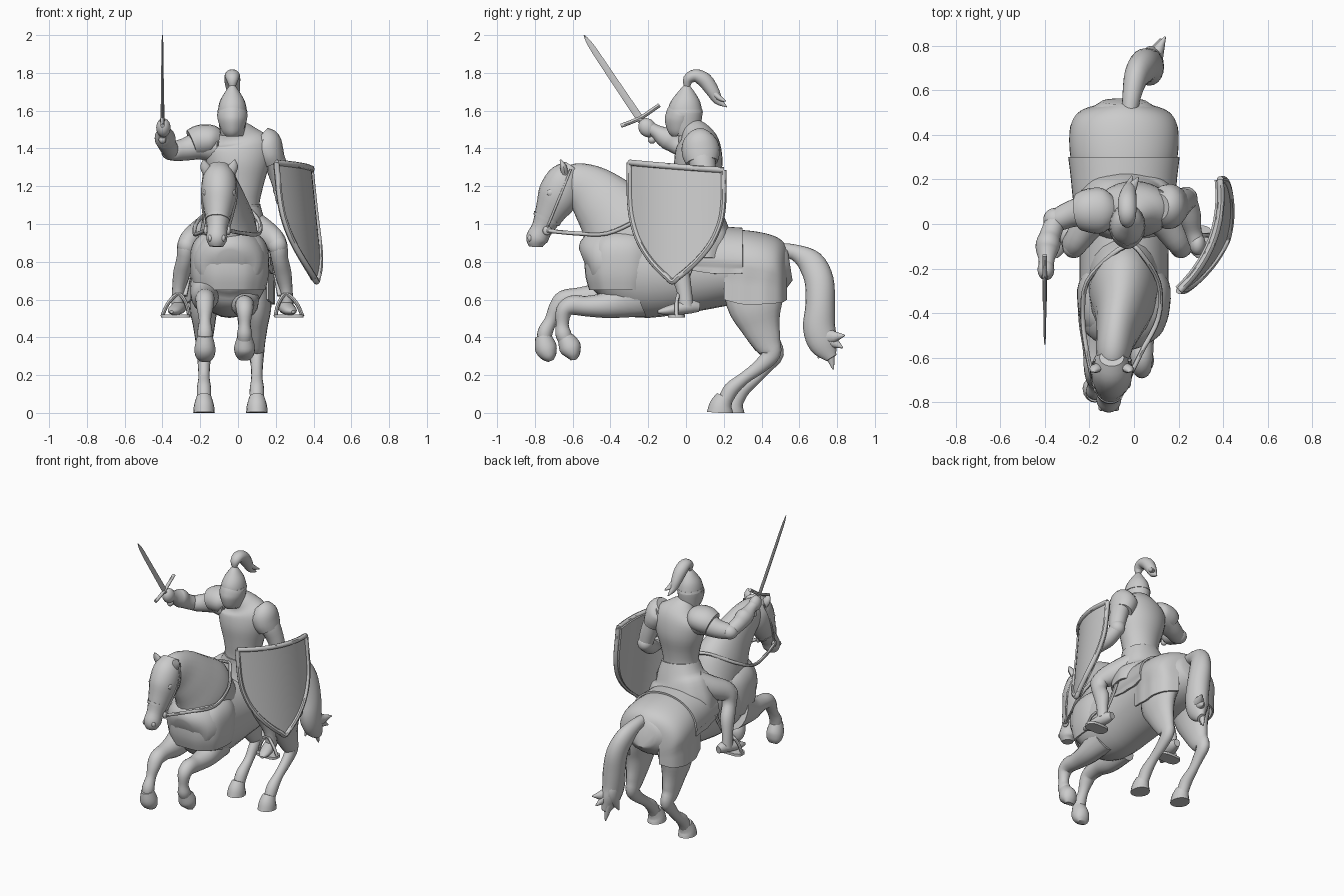
import bpy, bmesh, math
from mathutils import Vector as V


def finish(name, bm):
    bmesh.ops.recalc_face_normals(bm, faces=bm.faces)
    me = bpy.data.meshes.new(name)
    bm.to_mesh(me)
    bm.free()
    ob = bpy.data.objects.new(name, me)
    bpy.context.collection.objects.link(ob)
    return ob


def spline(secs, sub):
    # Catmull-Rom interpolation of section tuples
    out, last = [], len(secs) - 1
    for i in range(last):
        p = [secs[max(0, min(last, i + k))] for k in (-1, 0, 1, 2)]
        for j in range(sub):
            t = j / sub
            out.append([0.5 * (2*b + (c-a)*t + (2*a-5*b+4*c-d)*t*t + (3*b-a-3*c+d)*t**3)
                        for a, b, c, d in zip(*p)])
    return out + [list(secs[-1])]


def sheet(name, rows, thick):
    # grid of points turned into a thin plate
    bm = bmesh.new()
    g = [[bm.verts.new(p) for p in r] for r in rows]
    for a, b in zip(g, g[1:]):
        for i in range(len(a) - 1):
            bm.faces.new((a[i], a[i+1], b[i+1], b[i]))
    bmesh.ops.recalc_face_normals(bm, faces=bm.faces)
    bmesh.ops.solidify(bm, geom=bm.faces[:], thickness=thick)
    return finish(name, bm)


def loft(name, secs, ref=(1, 0, 0), n=20, sub=4, sq=1.0, thick=0, ripple=0):
    # skin elliptical sections (x, y, z, half width along ref, half depth)
    pts = spline(secs, sub)
    bm, rings, m = bmesh.new(), [], len(pts)
    for i, p in enumerate(pts):
        t = (V(pts[min(i+1, m-1)][:3]) - V(pts[max(i-1, 0)][:3])).normalized()
        s = V(ref) - t * t.dot(V(ref))
        s.normalize()
        u, ring = t.cross(s), []
        for k in range(n):
            a = math.tau * k / n
            c, d = math.cos(a), math.sin(a)
            r = 1 + ripple * math.sin(a * 9) * (1 - i / (m - 1))
            c, d = (math.copysign(abs(e) ** sq, e) * r for e in (c, d))
            v = V(p[:3]) + s * c * max(p[3], .002) + u * d * max(p[4], .002)
            v.z = max(v.z, 0)
            ring.append(bm.verts.new(v))
        rings.append(ring)
    for r0, r1 in zip(rings, rings[1:]):
        for k in range(n):
            bm.faces.new((r0[k], r0[(k+1) % n], r1[(k+1) % n], r1[k]))
    bm.faces.new(rings[-1])
    if thick:
        bmesh.ops.recalc_face_normals(bm, faces=bm.faces)
        bmesh.ops.solidify(bm, geom=bm.faces[:], thickness=thick)
    else:
        bm.faces.new(rings[0])
    return finish(name, bm)


def cord(name, pts, r, ref=(0, 0, 1)):
    return loft(name, [(*p, r, r) for p in pts], ref, n=8)


def ball(name, loc, scale, rot=(0, 0, 0)):
    bm = bmesh.new()
    bmesh.ops.create_uvsphere(bm, u_segments=20, v_segments=12, radius=1)
    ob = finish(name, bm)
    ob.location, ob.scale, ob.rotation_euler = loc, scale, rot


def drape(name, secs, n=24):
    # cloth hung over the horse: sections (y, top z, half width, hem z)
    rows = []
    for y, top, w, hem in spline(secs, 4):
        arch = [(w * math.cos(math.pi*k/n), top - .2 + .2 * math.sin(math.pi*k/n) ** .9) for k in range(n+1)]
        hang = [hem + (top - .2 - hem) * q / 4 for q in range(4)]
        prof = [(w * .97, z) for z in hang] + arch + [(-w * .97, z) for z in hang[::-1]]
        rows.append([(HX + x * (1 + .012 * math.sin(y * 50) * (z < .75)), y, z) for x, z in prof])
    sheet(name, rows, .012)


# Horse trunk, neck and head
HX = -.045
loft("horse_body", [(HX, y, z, a, b) for y, z, a, b in (
    (-.54, .80, .07, .07), (-.5, .81, .16, .15), (-.4, .80, .2, .2), (-.25, .755, .2, .25),
    (0, .755, .2, .225), (.2, .765, .215, .2), (.36, .77, .23, .185),
    (.48, .78, .19, .15), (.55, .79, .1, .09))], n=28)
loft("horse_neck", [(-.045, -.22, .84, .16, .2), (-.05, -.32, .97, .15, .235), (-.06, -.41, 1.08, .115, .185),
                    (-.08, -.5, 1.17, .09, .145), (-.095, -.59, 1.225, .075, .105), (-.1, -.65, 1.24, .05, .06)])
loft("horse_head", [(-.1, -.6, 1.305, .055, .045), (-.1, -.64, 1.24, .088, .095), (-.1, -.675, 1.15, .092, .11),
                    (-.105, -.72, 1.06, .072, .082), (-.11, -.76, .98, .054, .058),
                    (-.113, -.79, .92, .055, .058), (-.115, -.795, .88, .036, .036)])
for s in (-1, 1):
    x = -.1 + s * .055
    loft("horse_ear", [(x, -.64, 1.26, .025, .02), (x + s*.02, -.65, 1.305, .026, .018),
                       (x + s*.028, -.665, 1.34, .004, .004)], n=10)
    ball("horse_eye", (-.1 + s*.073, -.715, 1.165), (.014, .022, .02))
    ball("nostril", (-.113 + s*.034, -.825, .925), (.013, .014, .018))
    # Bridle cheek strap and reins
    cord("bridle_strap", [(-.1 + s*.078, -.61, 1.29), (-.1 + s*.091, -.67, 1.14),
                          (-.11 + s*.062, -.735, .98)], .006, (0, 1, 0))
    ball("bit_ring", (-.11 + s*.06, -.735, .965), (.012, .024, .024))
    cord("rein", [(-.11 + s*.065, -.735, .965), (-.09 + s*.12, -.58, .95), (-.06 + s*.17, -.42, .95),
                  (-.05 + s*.16, -.26, 1.02), (-.03 + s*.06, -.13, 1.1), (-.01, -.09, 1.1)], .011)
loft("noseband", [(-.107, -.733, 1.035, .068, .078), (-.108, -.74, 1.02, .065, .075)], sub=1)

# Raised front legs
for x, leg, hoof in (
        (-.175, ((-.32, .66, .08, .13), (-.45, .615, .072, .085), (-.56, .61, .055, .055), (-.645, .60, .05, .05),
                 (-.685, .555, .044, .042), (-.715, .49, .032, .034), (-.745, .43, .04, .04), (-.75, .385, .038, .038)),
         ((-.757, .41, .04, .042), (-.742, .345, .055, .058), (-.725, .30, .05, .042), (-.715, .275, .03, .015))),
        (.035, ((-.26, .63, .08, .13), (-.4, .575, .072, .075), (-.52, .565, .055, .055), (-.6, .57, .05, .052),
                (-.645, .54, .044, .044), (-.655, .47, .032, .034), (-.65, .42, .04, .042), (-.635, .38, .038, .038)),
         ((-.64, .40, .04, .042), (-.615, .35, .055, .058), (-.6, .31, .05, .042), (-.595, .28, .03, .015)))):
    loft("front_leg", [(x, *p) for p in leg], n=16)
    loft("front_hoof", [(x, *p) for p in hoof], n=16)

# Planted hind legs
for x, d in ((.1, 0), (-.18, .06)):
    loft("hind_leg", [(x - (.03 if x > 0 else -.03), .36, .74, .09, .17), (x, .365, .58, .078, .15),
                      (x, .395, .46, .058, .105), (x, .43, .37, .044, .075), (x, .45 + d*.3, .31, .038, .05),
                      (x, .39 + d*.5, .245, .032, .038), (x, .31 + d, .185, .03, .032),
                      (x, .24 + d, .125, .038, .04), (x, .205 + d, .06, .036, .038)], n=16)
    loft("hind_hoof", [(x, .205 + d, .085, .04, .045), (x, .185 + d, .04, .053, .06),
                       (x, .18 + d, 0, .057, .07)], n=16)

# Tail with loose strands at its end
loft("tail", [(-.02, .49, .86, .035, .04), (-.01, .575, .85, .042, .042), (.01, .66, .795, .055, .07),
              (.04, .705, .7, .065, .077), (.06, .71, .57, .07, .078), (.07, .705, .45, .065, .085),
              (.08, .73, .36, .05, .075), (.09, .77, .29, .02, .03)])
for x, y, z in ((.14, .84, .41), (.12, .83, .345), (.08, .78, .23), (.03, .70, .29)):
    loft("tail_strand", [(.06, .7, .52, .05, .06), (.05 + x*.25, .735, .41, .045, .055), (x, y, z, .004, .004)], n=12)

# Cloth over the chest, the rump and the saddle
loft("chest_cloth", [(HX, -.335, .65, .19, .18), (HX, -.335, .74, .208, .202), (HX, -.335, .86, .205, .198),
                     (HX, -.335, .93, .17, .16), (HX, -.335, .97, .1, .09)], n=40, thick=.012, ripple=.015, sq=.85)
drape("rump_cloth", [(.2, .97, .215, .6), (.3, .968, .24, .575), (.4, .955, .245, .575), (.47, .935, .23, .58),
                     (.51, .91, .19, .585), (.535, .88, .12, .6)])
drape("saddle_blanket", [(.0, .985, .215, .76), (.12, .99, .23, .74), (.22, .985, .24, .735), (.3, .98, .25, .74)])
loft("rider_skirt", [(-.03, .08, .82, .235, .17), (-.03, .08, .9, .225, .165), (-.025, .075, .97, .195, .15),
                     (-.01, .07, 1.03, .155, .13), (0, .06, 1.11, .12, .11)],
     n=40, thick=.012, ripple=.02, sq=.9)

# Rider torso and neck
loft("rider_torso", [(-.015, .06, .95, .15, .13), (-.005, .06, 1.09, .118, .105), (0, .06, 1.2, .133, .112),
                     (0, .065, 1.32, .168, .128), (0, .065, 1.42, .175, .115), (-.01, .05, 1.475, .11, .085),
                     (-.025, .02, 1.52, .055, .055)], n=28)
loft("belt", [(-.005, .06, 1.08, .124, .112), (-.005, .06, 1.105, .124, .112)], n=28, sub=1)

# Rider legs, feet and stirrups
for s in (-1, 1):
    c = lambda d: -.03 + s * d
    loft("rider_leg", [(c(.1), .08, 1.0, .075, .075), (c(.175), 0, .945, .07, .075), (c(.235), -.085, .895, .055, .065),
                       (c(.25), -.08, .82, .045, .052), (c(.268), -.035, .74, .045, .052),
                       (c(.285), -.01, .65, .034, .04), (c(.29), 0, .56, .034, .04)], n=16)
    ball("knee_guard", (c(.24), -.105, .885), (.05, .048, .055))
    loft("rider_foot", [(c(.27), .07, .56, .022, .025), (c(.278), .02, .562, .037, .037),
                        (c(.295), -.05, .55, .04, .032), (c(.31), -.11, .54, .033, .022),
                        (c(.322), -.15, .535, .01, .008)], n=14)
    loft("stirrup_plate", [(c(.3), -.05, .505, .078, .045), (c(.3), -.05, .522, .078, .045)], sub=1, sq=.6)
    cord("stirrup_loop", [(c(.228), -.05, .51), (c(.245), -.05, .58), (c(.285), -.04, .63),
                          (c(.34), -.05, .58), (c(.372), -.05, .51)], .01, (0, 1, 0))
    cord("stirrup_strap", [(c(.25), -.035, .62), (c(.225), .02, .75), (c(.2), .06, .9)], .012, (0, 1, 0))

# Sword arm
loft("sword_upper_arm", [(-.11, .06, 1.41, .085, .085), (-.2, .06, 1.415, .075, .075), (-.28, .045, 1.395, .06, .06),
                         (-.345, .015, 1.385, .05, .05), (-.37, -.01, 1.39, .03, .03)], ref=(0, 1, 0))
loft("sword_shoulder_guard", [(-.1, .06, 1.44, .07, .06), (-.14, .06, 1.445, .1, .08), (-.2, .06, 1.44, .1, .085),
                              (-.245, .055, 1.425, .085, .075)], ref=(0, 1, 0))
ball("sword_elbow_guard", (-.355, .02, 1.385), (.052, .052, .048))
loft("sword_forearm", [(-.35, .02, 1.38, .046, .046), (-.375, -.05, 1.42, .048, .05), (-.385, -.09, 1.45, .055, .06),
                       (-.39, -.12, 1.465, .05, .052), (-.392, -.16, 1.49, .036, .036), (-.395, -.2, 1.51, .034, .036)])
ball("sword_hand", (-.395, -.205, 1.51), (.038, .046, .052), (.58, 0, 0))

# Sword
loft("sword_blade", [(-.4, -.235, 1.545, .008, .02), (-.4, -.38, 1.76, .007, .018),
                     (-.4, -.5, 1.94, .005, .015), (-.4, -.54, 2.0, .002, .003)], n=4)
cord("sword_grip", [(-.4, -.24, 1.555), (-.4, -.185, 1.455)], .014, (1, 0, 0))
cord("sword_guard", [(-.4, -.345, 1.52), (-.4, -.29, 1.54), (-.4, -.235, 1.565),
                     (-.4, -.19, 1.595), (-.4, -.14, 1.63)], .011, (1, 0, 0))
ball("sword_pommel", (-.4, -.18, 1.447), (.02, .022, .022))

# Shield arm
loft("shield_upper_arm", [(.11, .07, 1.43, .075, .085), (.18, .08, 1.36, .062, .075), (.215, .1, 1.27, .055, .06),
                          (.235, .11, 1.19, .048, .05)])
loft("shield_shoulder_guard", [(.11, .075, 1.455, .07, .06), (.14, .075, 1.425, .09, .095), (.165, .08, 1.37, .08, .1),
                               (.185, .085, 1.325, .068, .085)])
ball("shield_elbow_guard", (.235, .115, 1.185), (.05, .052, .052))
loft("shield_forearm", [(.235, .12, 1.18, .045, .045), (.25, .04, 1.13, .05, .05),
                        (.265, -.03, 1.1, .038, .038), (.28, -.08, 1.09, .036, .036)])
ball("shield_hand", (.285, -.09, 1.09), (.036, .05, .045))


# Shield: curved heater plate with a raised rim
def shield_point(s, t):
    w = s * (1 - (max(0, t - .2) / .8) ** 2.6)
    a, b = .265 * w, .065 * (1 - w * w)
    return V((.295 + .345*a + .94*b + .06*t, -.05 + .94*a - .345*b, 1.305 - .61*t - .02*s*(1-t)))


sheet("shield_plate", [[shield_point(-1 + i/6, .985*j/20) for i in range(13)] for j in range(21)], .025)
side = [0, .15, .3, .45, .6, .72, .82, .9, .96]
edge = ([shield_point(-1, t) for t in side] + [shield_point(0, 1)] + [shield_point(1, t) for t in side[::-1]])
cord("shield_rim", edge, .016, (1, -.35, 0))
cord("shield_top_rim", [shield_point(-1 + i/4, 0) for i in range(9)], .016)

# Helmet with visor and plume
loft("helmet", [(-.03, .005, 1.47, .062, .062), (-.03, 0, 1.52, .07, .08), (-.03, -.005, 1.59, .077, .092),
                (-.03, 0, 1.65, .066, .076), (-.03, .003, 1.7, .038, .043), (-.03, .005, 1.735, .014, .015),
                (-.03, .005, 1.75, .01, .01)])
loft("visor", [(-.03, -.04, 1.465, .035, .035), (-.03, -.04, 1.49, .055, .058), (-.03, -.035, 1.54, .074, .078),
               (-.03, -.03, 1.57, .08, .078), (-.03, -.025, 1.582, .08, .078)], sq=1.15)
loft("helmet_brow", [(-.03, -.006, 1.59, .081, .096), (-.03, -.006, 1.605, .077, .092)], sub=1)
loft("plume", [(-.03, .005, 1.72, .014, .014), (-.03, .012, 1.765, .032, .028), (-.03, .05, 1.785, .04, .034),
               (-.03, .1, 1.76, .042, .04), (-.025, .14, 1.705, .035, .035), (-.02, .17, 1.655, .022, .024),
               (-.01, .215, 1.62, .003, .003)])
loft("plume_tip", [(-.02, .14, 1.7, .025, .02), (.0, .18, 1.665, .018, .014), (.02, .21, 1.65, .003, .003)], n=10)

bpy.ops.object.select_all(action='SELECT')
bpy.context.view_layer.objects.active = bpy.context.selected_objects[0]
bpy.ops.object.shade_smooth_by_angle(angle=math.radians(45))
